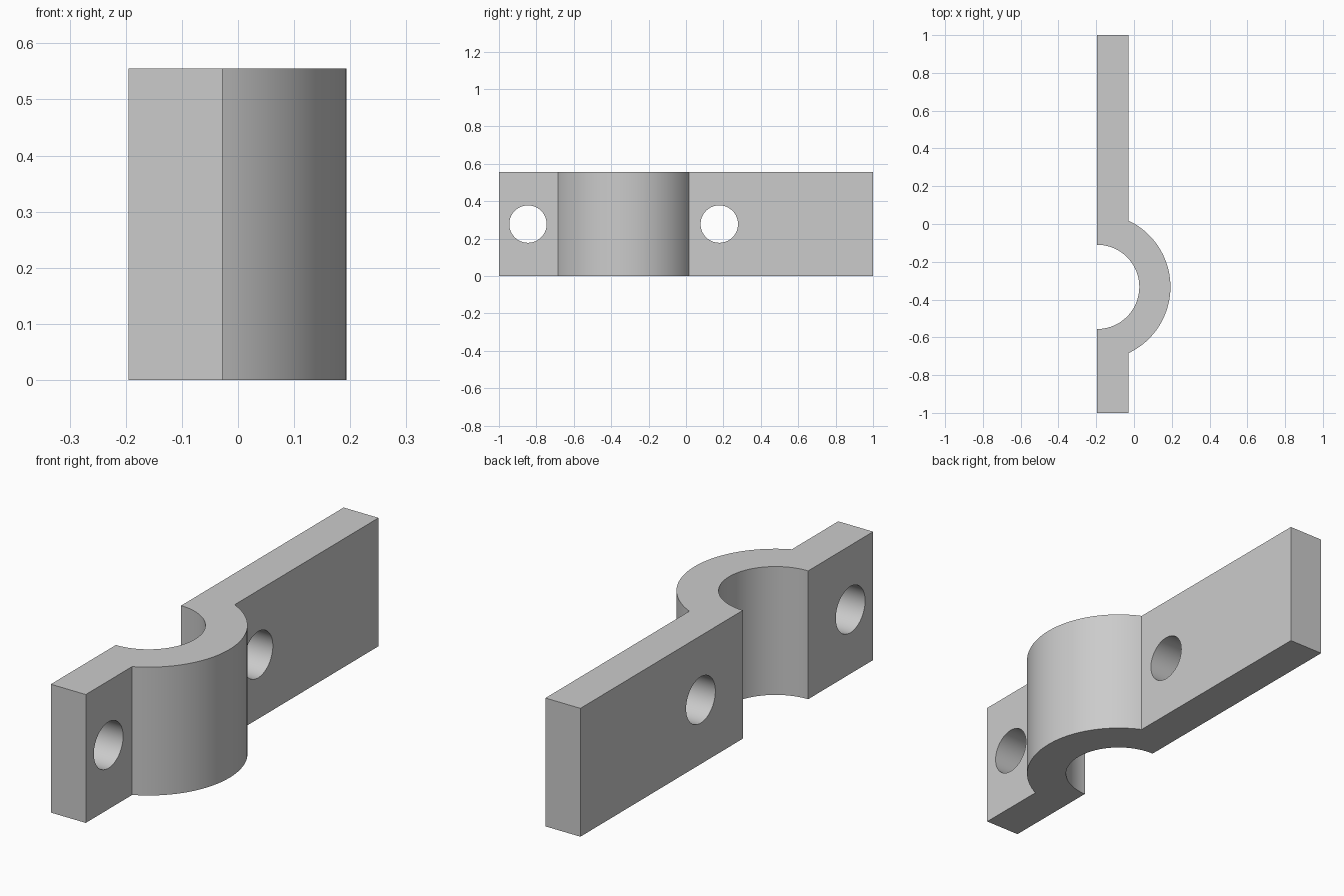
import bpy, bmesh
from math import sin, cos, pi, asin, radians
from mathutils import Matrix

cube = bpy.data.objects.get("Cube")
if cube:
    bpy.data.objects.remove(cube, do_unlink=True)

HEIGHT = 0.555
BACK, FACE = -0.195, -0.028       # the two flat sides of the strap
BEND_Y = -0.333                   # centre of the half-round bend
R_IN, R_OUT = 0.223, 0.388
HOLE_R = 0.1

grey = bpy.data.materials.new("plain grey")
grey.use_nodes = True
colour = (0.6, 0.6, 0.6, 1)
grey.diffuse_color = colour
grey.node_tree.nodes["Principled BSDF"].inputs["Base Color"].default_value = colour


def make_object(name, bm):
    bmesh.ops.recalc_face_normals(bm, faces=bm.faces)
    mesh = bpy.data.meshes.new(name)
    bm.to_mesh(mesh)
    bm.free()
    obj = bpy.data.objects.new(name, mesh)
    bpy.context.collection.objects.link(obj)
    mesh.materials.append(grey)
    return obj


def arc(radius, start, end, steps=64):
    angles = [start + (end - start) * i / steps for i in range(steps + 1)]
    return [(BACK + radius * cos(a), BEND_Y + radius * sin(a)) for a in angles]


# Clamp strap: flat bar with a half-round bend, extruded upward
limit = pi / 2 - asin((FACE - BACK) / R_OUT)
profile = [(BACK, -1), (FACE, -1)]
profile += arc(R_OUT, -limit, limit)
profile += [(FACE, 1), (BACK, 1)]
profile += arc(R_IN, pi / 2, -pi / 2)

bm = bmesh.new()
base = bm.faces.new([bm.verts.new((x, y, 0)) for x, y in profile])
top = bmesh.ops.extrude_face_region(bm, geom=[base], use_keep_orig=True)["geom"]
bmesh.ops.translate(bm, vec=(0, 0, HEIGHT),
                    verts=[v for v in top if isinstance(v, bmesh.types.BMVert)])
strap = make_object("clamp_strap", bm)

# Bolt holes through both flat ends
for name, y in (("front_hole_cutter", -0.845), ("back_hole_cutter", 0.178)):
    bm = bmesh.new()
    place = Matrix.Translation(((BACK + FACE) / 2, y, HEIGHT / 2)) @ Matrix.Rotation(pi / 2, 4, "Y")
    bmesh.ops.create_cone(bm, cap_ends=True, segments=64, radius1=HOLE_R,
                          radius2=HOLE_R, depth=0.22, matrix=place)
    cutter = make_object(name, bm)
    cutter.hide_render = True
    cutter.hide_set(True)
    cut = strap.modifiers.new(name, "BOOLEAN")
    cut.operation = "DIFFERENCE"
    cut.solver = "EXACT"
    cut.object = cutter

# Apply the cuts, then smooth the curved walls only
bpy.ops.object.select_all(action="DESELECT")
strap.select_set(True)
bpy.context.view_layer.objects.active = strap
for modifier in list(strap.modifiers):
    bpy.ops.object.modifier_apply(modifier=modifier.name)
for cutter in [o for o in bpy.data.objects if o.name.endswith("hole_cutter")]:
    bpy.data.objects.remove(cutter, do_unlink=True)
bpy.ops.object.shade_smooth_by_angle(angle=radians(20))
